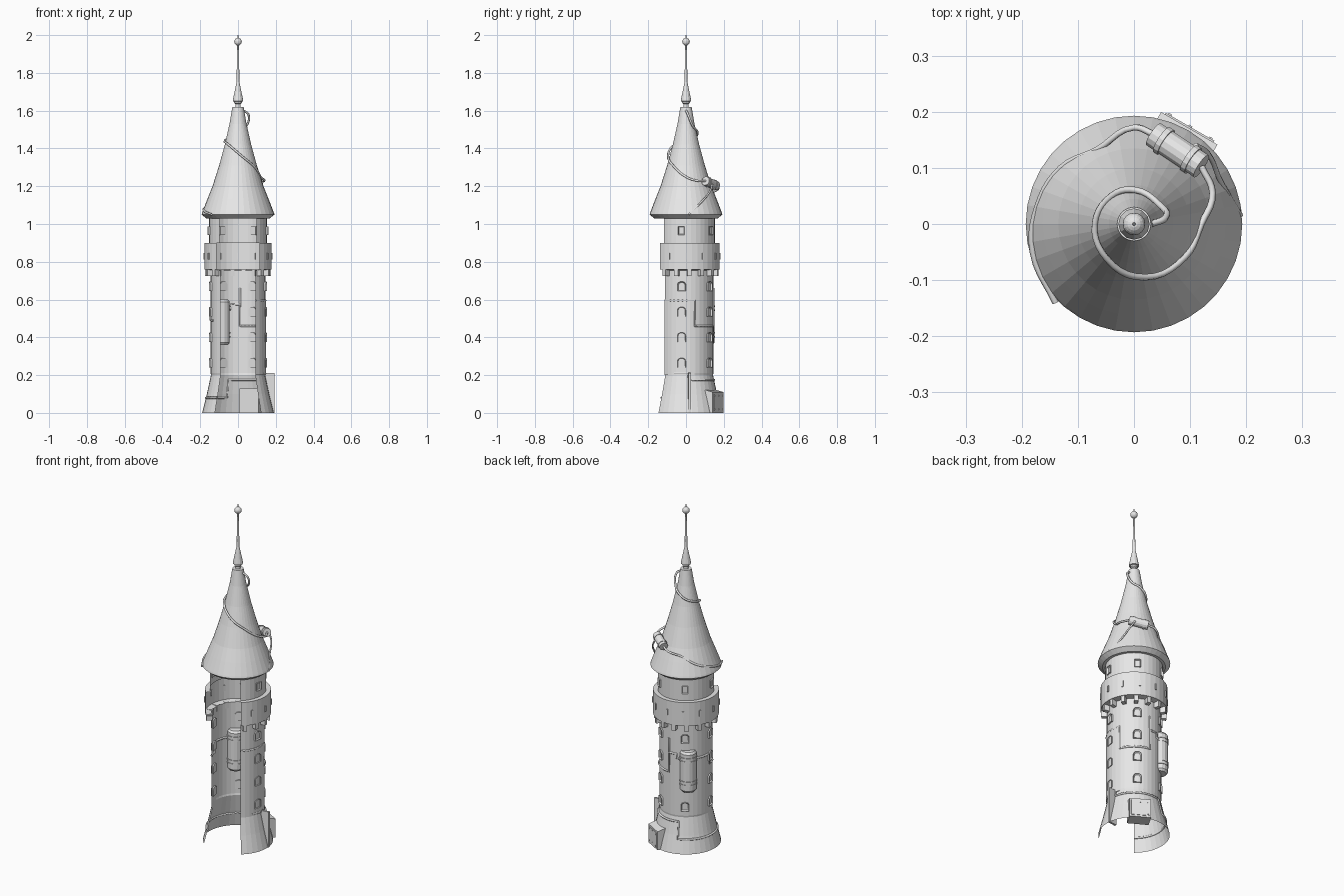
import bpy, bmesh
from math import sin, cos, pi, radians
from mathutils import Matrix, Vector

cube = bpy.data.objects.get("Cube")
if cube:
    bpy.data.objects.remove(cube, do_unlink=True)

stone = bpy.data.materials.new("stone_grey")
stone.use_nodes = True
GREY = (0.8, 0.8, 0.8, 1)
stone.diffuse_color = GREY
stone.node_tree.nodes["Principled BSDF"].inputs["Base Color"].default_value = GREY

START, END = -50, 230          # the wall is open at the front
WINDOW_ANGLES = (-9, 57, 123, 189)
WALL = 0.145


def finish(name, bm):
    bmesh.ops.recalc_face_normals(bm, faces=bm.faces)
    mesh = bpy.data.meshes.new(name)
    bm.to_mesh(mesh)
    bm.free()
    mesh.materials.append(stone)
    obj = bpy.data.objects.new(name, mesh)
    bpy.context.collection.objects.link(obj)
    return obj


def polar(r, degrees, z):
    a = radians(degrees)
    return Vector((r * cos(a), r * sin(a), z))


def lathe(name, profile, start=0, end=360, steps=36):
    """Turn a (radius, height) profile about the z axis."""
    bm = bmesh.new()
    verts = [bm.verts.new((r, 0, z)) for r, z in profile]
    edges = [bm.edges.new(pair) for pair in zip(verts, verts[1:])]
    bmesh.ops.rotate(bm, verts=verts, matrix=Matrix.Rotation(radians(start), 3, 'Z'))
    bmesh.ops.spin(bm, geom=verts + edges, axis=(0, 0, 1), cent=(0, 0, 0),
                   angle=radians(end - start), steps=steps)
    bmesh.ops.remove_doubles(bm, verts=bm.verts, dist=0.0002)
    return finish(name, bm)


def facing(degrees, r, z):
    """Frame at the wall: local x sideways, local y outward."""
    return Matrix.Translation(polar(r, degrees, z)) @ Matrix.Rotation(radians(degrees - 90), 4, 'Z')


def block(name, degrees, r, z, size):
    bm = bmesh.new()
    bmesh.ops.create_cube(bm, size=1, matrix=Matrix.Diagonal((*size, 1)))
    obj = finish(name, bm)
    obj.matrix_world = facing(degrees, r, z)
    return obj


def window(name, degrees, r, z, width, height, arched):
    """Framed window with a recessed pane."""
    half = width / 2
    outline = [(-half, -height / 2), (half, -height / 2)]
    if arched:
        spring = height / 2 - half * 0.7
        outline += [(half * cos(k * pi / 6), spring + half * 0.7 * sin(k * pi / 6)) for k in range(7)]
    else:
        outline += [(half, height / 2), (-half, height / 2)]
    bm = bmesh.new()
    face = bm.faces.new([bm.verts.new((x, -0.008, zz)) for x, zz in outline])
    new = bmesh.ops.extrude_face_region(bm, geom=[face])["geom"]
    bmesh.ops.translate(bm, vec=(0, 0.015, 0),
                        verts=[v for v in new if isinstance(v, bmesh.types.BMVert)])
    front = [f for f in new if isinstance(f, bmesh.types.BMFace)]
    bmesh.ops.recalc_face_normals(bm, faces=bm.faces)
    bmesh.ops.inset_region(bm, faces=front, thickness=0.006)
    bmesh.ops.translate(bm, vec=(0, -0.008, 0), verts=front[0].verts)
    obj = finish(name, bm)
    obj.matrix_world = facing(degrees, r, z)


def pipe(name, points, radius, smooth=False):
    curve = bpy.data.curves.new(name, 'CURVE')
    curve.dimensions = '3D'
    curve.bevel_depth = radius
    curve.bevel_resolution = 1
    curve.use_fill_caps = True
    curve.resolution_u = 5
    spline = curve.splines.new('BEZIER' if smooth else 'POLY')
    if smooth:
        spline.bezier_points.add(len(points) - 1)
        for bp, co in zip(spline.bezier_points, points):
            bp.co = co
            bp.handle_left_type = bp.handle_right_type = 'AUTO'
    else:
        spline.points.add(len(points) - 1)
        for p, co in zip(spline.points, points):
            p.co = (*co, 1)
    curve.materials.append(stone)
    bpy.context.collection.objects.link(bpy.data.objects.new(name, curve))


def wall_pipe(name, corners):
    """Pipe hugging the wall through (angle, height) corners."""
    points = []
    for (a0, z0), (a1, z1) in zip(corners, corners[1:]):
        n = max(1, round(abs(a1 - a0) / 8))
        for k in range(n + 1):
            a, z = a0 + (a1 - a0) * k / n, z0 + (z1 - z0) * k / n
            flare = 0.045 * max(0, 1 - z / 0.2) ** 1.1
            points.append(polar(WALL + flare, a, z))
    clean = [p for i, p in enumerate(points) if i == 0 or (p - points[i - 1]).length > 0.001]
    pipe(name, clean, 0.006)


# Tower shell: flared base, shaft, gallery and upper storey
lathe("tower_wall", [(0.19, 0), (0.165, 0.1), (0.143, 0.2), (WALL, 0.21), (WALL, 0.755),
                     (0.178, 0.76), (0.178, 0.9), (0.153, 0.9), (0.153, 1.04)], START, END, 28)
lathe("side_panel", [(WALL, 0.2), (0.149, 0.2), (0.149, 0.6), (WALL, 0.6)], START, 18, 7)

# Gallery corbels and slits
for k in range(12):
    block(f"corbel_{k}", START + 8 + k * 24, 0.157, 0.742, (0.022, 0.034, 0.036))
for k in range(-4, 5):
    block(f"gallery_slit_{k + 4}", 90 + k * 30, 0.178, 0.83, (0.01, 0.01, 0.035))

# Windows
for i, angle in enumerate(WINDOW_ANGLES):
    for j in range(4):
        window(f"arched_window_{i}_{j}", angle, WALL, 0.265 + j * 0.135, 0.044, 0.052, True)
    window(f"upper_window_{i}", angle, 0.153, 0.965, 0.034, 0.045, False)

# Conical roof with soffit
lathe("roof", [(0, 1.03), (0.168, 1.03), (0.193, 1.05), (0.19, 1.06), (0.163, 1.13),
               (0.135, 1.2), (0.1, 1.31), (0.07, 1.42), (0.045, 1.53), (0.03, 1.62), (0, 1.62)])

# Finial
lathe("finial", [(0.014, 1.61), (0.014, 1.635), (0.02, 1.64), (0.02, 1.648), (0.028, 1.65),
                 (0.026, 1.662), (0.008, 1.75), (0.004, 1.95), (0.002, 2), (0, 2)], steps=12)
bm = bmesh.new()
bmesh.ops.create_uvsphere(bm, u_segments=16, v_segments=10, radius=0.02,
                          matrix=Matrix.Translation((0, 0, 1.965)))
finish("finial_ball", bm)

# Wall pipes
wall_pipe("shaft_pipe", [(START, 0.595), (18, 0.595), (18, 0.46), (86, 0.46), (86, 0.66)])
wall_pipe("back_pipe", [(86, 0.575), (105, 0.575), (105, 0.55), (185, 0.55), (185, 0.49), (205, 0.49)])
wall_pipe("base_pipe", [(-25, 0.21), (8, 0.21), (8, 0.175), (110, 0.175), (110, 0.08), (END, 0.08)])

# Tank sunk in the back wall
tank = lathe("wall_tank", [(0, 0.36), (0.036, 0.36), (0.045, 0.372), (0.045, 0.588),
                           (0.036, 0.6), (0, 0.6)], steps=16)
tank.location = polar(0.138, 130, 0)
for z in (0.4, 0.42, 0.54, 0.56):
    ring = lathe("tank_ring", [(0.044, z), (0.048, z), (0.048, z + 0.008), (0.044, z + 0.008)], steps=16)
    ring.location = tank.location

# Riveted box with sloped top, and a thin upright fin
box = block("base_box", 60, 0.157, 0.065, (0.116, 0.08, 0.13))
for v in box.data.vertices:
    if v.co.y > 0 and v.co.z > 0:
        v.co.z -= 0.02
block("box_plate", 60, 0.198, 0.055, (0.1, 0.004, 0.09))
for side in (-0.042, 0, 0.042):
    for up in (0.02, 0.09):
        rivet = block("box_rivet", 60, 0.2, up, (0.007, 0.005, 0.007))
        rivet.location += rivet.matrix_world.to_3x3() @ Vector((side, 0, 0))
block("base_fin", 6, 0.167, 0.105, (0.012, 0.052, 0.21))

# Roof canister
a, b = Vector((0.035, 0.16, 1.203)), Vector((0.12, 0.103, 1.228))
bm = bmesh.new()
bmesh.ops.create_cone(bm, cap_ends=True, segments=14, radius1=0.024, radius2=0.024, depth=(b - a).length)
for t in (-0.03, 0.03):
    bmesh.ops.create_cone(bm, cap_ends=True, segments=14, radius1=0.027, radius2=0.027,
                          depth=0.01, matrix=Matrix.Translation((0, 0, t)))
canister = finish("roof_canister", bm)
canister.matrix_world = Matrix.Translation((a + b) / 2) @ (b - a).to_track_quat('Z', 'Y').to_matrix().to_4x4()

# Roof pipes
pipe("lower_roof_pipe", [(-0.14, -0.14, 1.05), (-0.18, -0.05, 1.07), (-0.172, 0.03, 1.09),
                         (-0.13, 0.1, 1.12), (-0.065, 0.133, 1.16), (0, 0.172, 1.19), a], 0.006, True)
pipe("upper_roof_pipe", [b, (0.14, 0.055, 1.23), (0.12, 0, 1.25), (0.09, -0.06, 1.3),
                         (0.02, -0.095, 1.36), (-0.05, -0.06, 1.42), (-0.07, 0, 1.44),
                         (-0.04, 0.05, 1.46), (0.005, 0.06, 1.49), (0.045, 0.035, 1.52),
                         (0.055, 0.01, 1.58), (0.03, 0, 1.6)], 0.006, True)
pipe("drain_pipe", [(0.11, 0.14, 1.21), (0.132, 0.125, 1.17), (0.155, 0.075, 1.11),
                    (0.19, 0.015, 1.05)], 0.005, True)
